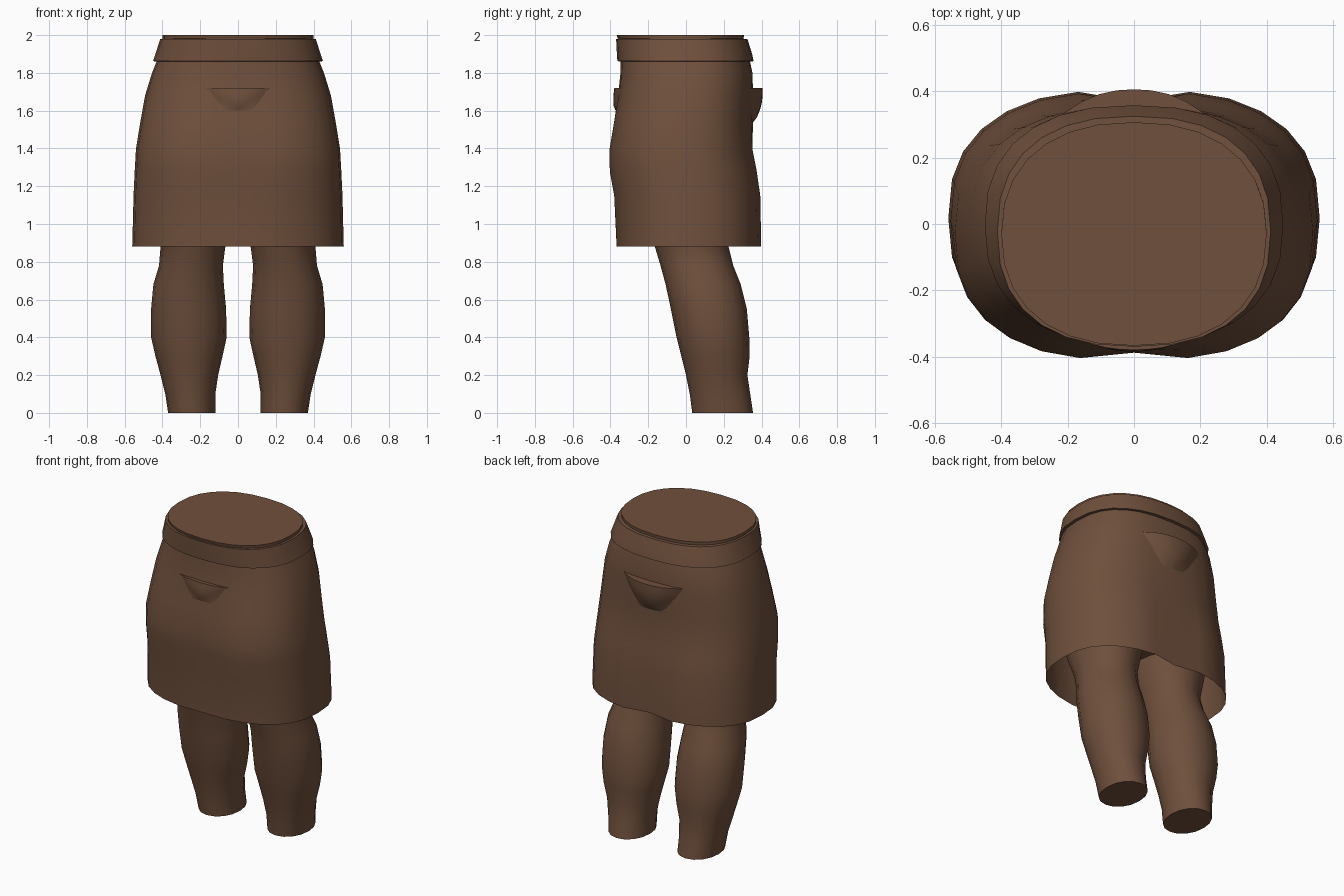
import bpy, bmesh, math

if "Cube" in bpy.data.objects:
    bpy.data.objects.remove(bpy.data.objects["Cube"])

brown = bpy.data.materials.new("warm brown")
brown.diffuse_color = (0.16, 0.08, 0.046, 1)
brown.use_nodes = True
brown.node_tree.nodes["Principled BSDF"].inputs["Base Color"].default_value = brown.diffuse_color


def finish(name, bm, angle=50):
    bmesh.ops.recalc_face_normals(bm, faces=bm.faces)
    me = bpy.data.meshes.new(name)
    bm.to_mesh(me)
    bm.free()
    me.materials.append(brown)
    ob = bpy.data.objects.new(name, me)
    bpy.context.collection.objects.link(ob)
    bpy.ops.object.select_all(action='DESELECT')
    ob.select_set(True)
    bpy.context.view_layer.objects.active = ob
    bpy.ops.object.shade_smooth_by_angle(angle=math.radians(angle))
    return ob


def spow(v, p):
    return math.copysign(abs(v) ** p, v)


def ring(x0, x1, y0, y1, z, n, segs, crease=(0, 0)):
    """Rounded cross-section; crease pinches the middle of front and back."""
    a, b, cx, cy = (x1 - x0) / 2, (y1 - y0) / 2, (x0 + x1) / 2, (y0 + y1) / 2
    pts = []
    for i in range(segs):
        t = 2 * math.pi * i / segs
        x, y = a * spow(math.cos(t), 2 / n), b * spow(math.sin(t), 2 / n)
        k = crease[0] if y < 0 else crease[1]
        y *= 1 - k * math.exp(-(x / 0.11) ** 2)
        pts.append((cx + x, cy + y, z))
    return pts


def loft(name, rings, bottom=False, top=False, angle=50):
    bm = bmesh.new()
    vs = [[bm.verts.new(p) for p in r] for r in rings]
    for r, s in zip(vs, vs[1:]):
        for i in range(len(r)):
            j = (i + 1) % len(r)
            bm.faces.new((r[i], r[j], s[j], s[i]))
    if bottom:
        bm.faces.new(vs[0])
    if top:
        bm.faces.new(vs[-1])
    return finish(name, bm, angle)


# Skirt: open sheet; z, half width, front y, back y, front and back crease
SKIRT = [(0.88, .56, -.375, .41, .02, .10), (1.15, .553, -.39, .405, .05, .10),
         (1.28, .547, -.415, .385, .08, .06), (1.40, .54, -.415, .36, .07, .03),
         (1.54, .517, -.39, .355, .04, 0), (1.68, .492, -.363, .355, .01, 0),
         (1.80, .455, -.347, .352, 0, 0), (1.90, .415, -.345, .33, 0, 0)]
loft("skirt", [ring(-a, a, f, b, z, 2.5, 28, (k, m)) for z, a, f, b, k, m in SKIRT])

# Waistband: flared band with a lip under it
loft("waistband", [ring(-a, a, f, b, z, 2.4, 28) for z, a, f, b in
                   [(1.86, .42, -.34, .335), (1.862, .45, -.363, .358),
                    (1.90, .437, -.366, .35), (1.98, .412, -.37, .325),
                    (1.981, .39, -.355, .30)]], angle=35)

# Torso: flat cut at the waist, hidden hips below
loft("torso", [ring(-a, a, f, b, z, 2.3, 28) for z, a, f, b in
               [(1.08, .30, -.20, .22), (1.16, .44, -.27, .30), (1.4, .47, -.33, .31),
                (1.7, .43, -.32, .30), (1.9, .40, -.335, .295), (2.0, .40, -.367, .307)]],
     bottom=True, top=True, angle=40)

# Legs: z, inner x, outer x, front y, back y
LEG = [(0, .12, .37, .033, .355), (.1, .12, .385, .02, .34), (.2, .105, .41, 0, .325),
       (.3, .082, .437, -.025, .337), (.4, .06, .46, -.05, .335), (.55, .063, .46, -.08, .322),
       (.68, .075, .448, -.108, .29), (.78, .08, .418, -.135, .25), (.88, .067, .41, -.165, .225),
       (1.0, .035, .44, -.21, .24), (1.15, .01, .46, -.25, .27), (1.3, .02, .46, -.27, .27)]
for side, name in ((1, "right_leg"), (-1, "left_leg")):
    loft(name, [[(side * x, y, z) for x, y, z in ring(x0, x1, y0, y1, z, 2.1, 16)]
                for z, x0, x1, y0, y1 in LEG], bottom=True, top=True, angle=55)


def skirt_y(x, z, side):
    """Skirt surface depth at x, z on the front (-1) or back (1)."""
    for p, q in zip(SKIRT, SKIRT[1:]):
        if p[0] <= z <= q[0]:
            t = (z - p[0]) / (q[0] - p[0])
            a, f, b = (p[i] + (q[i] - p[i]) * t for i in (1, 2, 3))
            return (f + b) / 2 + side * (b - f) / 2 * (1 - abs(x / a) ** 2.5) ** .4


def pocket(name, side, half, depth, bulge):
    """Flat-topped pouch tapering downward into the skirt."""
    bm = bmesh.new()
    cols, rows, top = 8, 5, 1.72
    grid = []
    for j in range(rows + 1):
        v = j / rows
        row = []
        for i in range(cols + 1):
            u = i / cols * 2 - 1
            x = u * half * (1 - .62 * v ** 1.3)
            z = top - depth * v
            out = bulge * (1 - abs(u) ** 2.2) * (1 - v ** 2.5) - .006 * (v + abs(u) > 1 or v == 1)
            row.append(bm.verts.new((x, skirt_y(x, z, side) + side * out, z)))
        grid.append(row)
    for r, s in zip(grid, grid[1:]):
        for i in range(cols):
            bm.faces.new((r[i], r[i + 1], s[i + 1], s[i]))
    # Top shelf running back into the cloth
    back = [bm.verts.new((v.co.x, skirt_y(v.co.x, top, side) - side * .015, top)) for v in grid[0]]
    for i in range(cols):
        bm.faces.new((grid[0][i], grid[0][i + 1], back[i + 1], back[i]))
    return finish(name, bm, 45)


pocket("front_pocket", -1, .17, .12, .022)
pocket("back_pocket", 1, .21, .19, .052)
